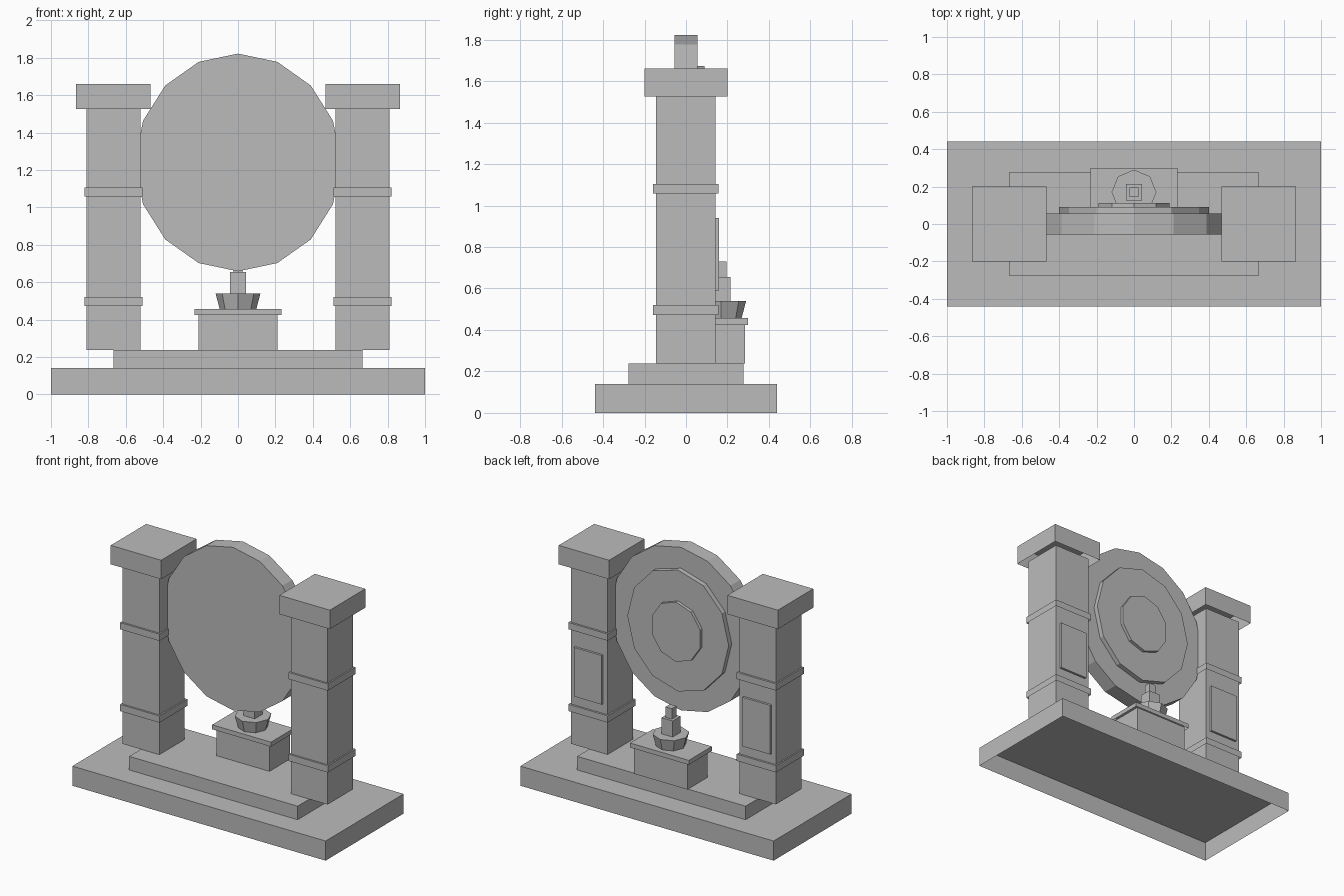
import bpy
import bmesh
from math import sin, cos, tau

if "Cube" in bpy.data.objects:
    bpy.data.objects.remove(bpy.data.objects["Cube"], do_unlink=True)

stone = bpy.data.materials.new("stone_grey")
stone.use_nodes = True
GREY = (0.5, 0.5, 0.5, 1)
stone.diffuse_color = GREY
stone.node_tree.nodes["Principled BSDF"].inputs["Base Color"].default_value = GREY


def finish(name, bm):
    bmesh.ops.recalc_face_normals(bm, faces=bm.faces)
    mesh = bpy.data.meshes.new(name)
    bm.to_mesh(mesh)
    bm.free()
    mesh.materials.append(stone)
    obj = bpy.data.objects.new(name, mesh)
    bpy.context.collection.objects.link(obj)
    return obj


def block(name, x, y, z, open_bottom=True):
    """Box between (low, high) pairs; the shell is open underneath."""
    bm = bmesh.new()
    bmesh.ops.create_cube(bm, size=1)
    for v in bm.verts:
        v.co = [lo + (hi - lo) * (c + 0.5) for c, (lo, hi) in zip(v.co, (x, y, z))]
    bmesh.ops.recalc_face_normals(bm, faces=bm.faces)
    if open_bottom:
        bm.normal_update()
        under = [f for f in bm.faces if f.normal.z < -0.9]
        bmesh.ops.delete(bm, geom=under, context="FACES_ONLY")
        mesh = bpy.data.meshes.new(name)
        bm.to_mesh(mesh)
        bm.free()
        mesh.materials.append(stone)
        obj = bpy.data.objects.new(name, mesh)
        bpy.context.collection.objects.link(obj)
        return obj
    return finish(name, bm)


def prism(name, sides, ring_a, ring_b):
    """Solid between two rings, each a function of an angle."""
    bm = bmesh.new()
    angles = [tau * i / sides for i in range(sides)]
    a = [bm.verts.new(ring_a(t)) for t in angles]
    b = [bm.verts.new(ring_b(t)) for t in angles]
    bm.faces.new(a)
    bm.faces.new(b)
    for i in range(sides):
        j = (i + 1) % sides
        bm.faces.new((a[i], a[j], b[j], b[i]))
    return finish(name, bm)


def disc(name, sides, rx, rz, y0, y1, centre=1.24):
    """Upright faceted disc with a corner at the top."""
    def ring(y):
        return lambda t: (rx * sin(t), y, centre + rz * cos(t))
    return prism(name, sides, ring(y0), ring(y1))


# Base
block("base_slab", (-1, 1), (-0.44, 0.44), (0, 0.14))
block("base_step", (-0.665, 0.665), (-0.277, 0.277), (0.14, 0.237))

# Pillars, each with a cap, two bands and a raised back panel
for side, s in (("left", 1), ("right", -1)):
    def span(lo, hi):
        return tuple(sorted((s * lo, s * hi)))
    block(side + "_pillar", span(0.52, 0.81), (-0.145, 0.142), (0.237, 1.54))
    block(side + "_cap", span(0.467, 0.865), (-0.2, 0.2), (1.525, 1.66))
    for level, z in (("lower", 0.473), ("upper", 1.057)):
        block(f"{side}_{level}_band", span(0.51, 0.82), (-0.158, 0.156), (z, z + 0.048))
    block(side + "_panel", span(0.555, 0.775), (0.135, 0.158), (0.59, 0.94), False)

# Gong
disc("gong", 16, 0.55, 0.582, -0.055, 0.055)
disc("gong_ring", 12, 0.4, 0.433, 0.055, 0.09)
disc("gong_boss", 10, 0.2, 0.213, 0.09, 0.113)

# Pedestal
CY = 0.17
block("pedestal", (-0.21, 0.21), (0.055, 0.285), (0.237, 0.43))
block("pedestal_top", (-0.232, 0.232), (0.04, 0.3), (0.425, 0.457))


# Bowl and finial
def flat_ring(r, z):
    return lambda t: (r * sin(t), CY + r * cos(t), z)


prism("bowl", 8, flat_ring(0.098, 0.457), flat_ring(0.12, 0.54))
for name, r, z0, z1 in (("finial_stem", 0.044, 0.54, 0.655),
                        ("finial_tip", 0.025, 0.655, 0.73)):
    block(name, (-r, r), (CY - r, CY + r), (z0, z1))
